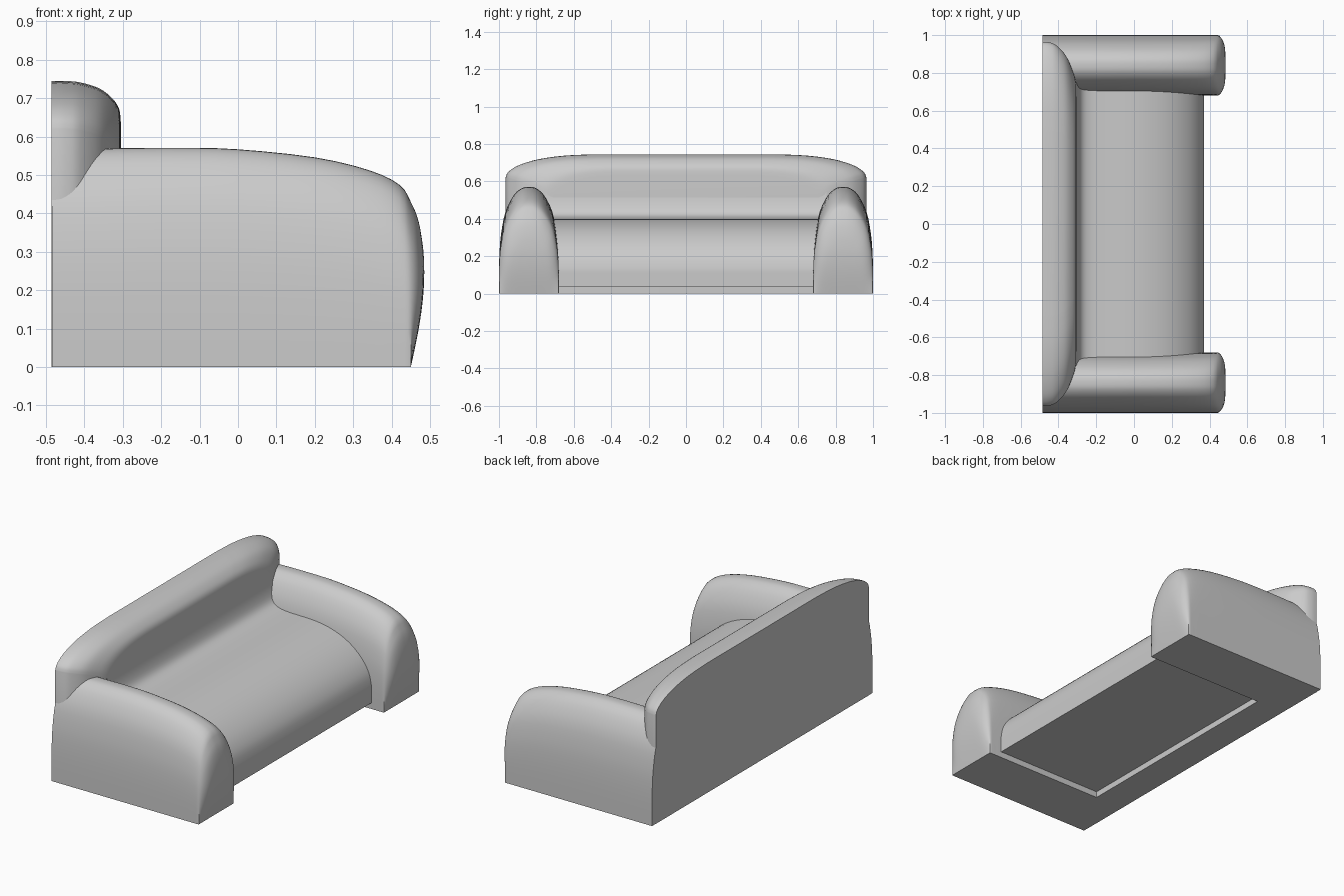
import bpy, bmesh, math

if "Cube" in bpy.data.objects:
    bpy.data.objects.remove(bpy.data.objects["Cube"])


def spline(pts, n=5):
    """Catmull-Rom curve through points of any dimension."""
    p = [pts[0]] + list(pts) + [pts[-1]]
    out = []
    for i in range(1, len(p) - 2):
        for k in range(n):
            t = k / n
            out.append(tuple(
                0.5 * (2 * b + (c - a) * t + (2 * a - 5 * b + 4 * c - d) * t * t
                       + (3 * b - a - 3 * c + d) * t ** 3)
                for a, b, c, d in zip(p[i - 1], p[i], p[i + 1], p[i + 2])))
    return out + [tuple(pts[-1])]


def loft(name, rings):
    """Skin closed symmetric rings; ends are filled with strips across."""
    bm = bmesh.new()
    vs = [[bm.verts.new(c) for c in r] for r in rings]
    n = len(rings[0])
    for a, b in zip(vs, vs[1:]):
        for i in range(n):
            j = (i + 1) % n
            bm.faces.new((a[i], a[j], b[j], b[i]))
    for r in (vs[0], vs[-1]):
        for i in range(n // 2 - 1):
            bm.faces.new((r[i], r[i + 1], r[n - 2 - i], r[n - 1 - i]))
        if n % 2:
            m = n // 2
            bm.faces.new((r[m - 1], r[m], r[m + 1]))
    bmesh.ops.dissolve_degenerate(bm, dist=1e-5, edges=bm.edges[:])
    bmesh.ops.recalc_face_normals(bm, faces=bm.faces[:])
    me = bpy.data.meshes.new(name)
    bm.to_mesh(me)
    bm.free()
    ob = bpy.data.objects.new(name, me)
    bpy.context.collection.objects.link(ob)
    bpy.ops.object.select_all(action='DESELECT')
    ob.select_set(True)
    bpy.context.view_layer.objects.active = ob
    bpy.ops.object.shade_smooth_by_angle(angle=math.radians(40))
    return ob


def arch(half):
    """Mirror a half outline (outer bottom to centre top) into a full arch."""
    return half + [(-y, z) for y, z in reversed(half[:-1])]


# Arms: arched section (unit width and height) run along x with a bulging front
section = arch([(1, 0), (1, .1)] + spline(
    [(1, .2), (.985, .37), (.93, .56), (.78, .77), (.5, .925), (.22, .99), (0, 1)], 3))
# x, top height, half width
stations = [(-.484, .565, .16)] + spline(
    [(-.3, .57, .16), (-.15, .571, .16), (0, .567, .16), (.2, .546, .16),
     (.34, .513, .16), (.42, .475, .16), (.45, .43, .158), (.47, .38, .14),
     (.482, .31, .11), (.485, .25, .06)], 3)
for name, yc in (("left_arm", -.84), ("right_arm", .84)):
    rings = []
    for x, h, w in stations:
        ring = []
        for y, z in section:
            z *= h
            # front bulge fades to a straight edge at the floor
            f = math.sin(min(z / .25, 1) * math.pi / 2)
            ring.append((min(x, .45) + max(x - .45, 0) * f, yc + y * w, z))
        rings.append(ring)
    loft(name, rings)

# Backrest: flat behind, pillowed forward with rounded shoulders
outline = arch([(1, 0), (1, .3)] + spline(
    [(1, .62), (.985, .65), (.93, .685), (.82, .718), (.67, .738), (.5, .745)], 4) + [(0, .745)])
depth = spline([(-.485, .745, .965), (-.45, .745, .962), (-.41, .741, .945),
                (-.36, .725, .89), (-.325, .697, .81), (-.309, .67, .755),
                (-.305, .635, .71)], 4)
rings = []
for x, top, w in depth:
    rings.append([(x, y * w, z - (.745 - top) * min(z / .5, 1)) for y, z in outline])
loft("backrest", rings)

# Seat: one rounded profile that sweeps up into the backrest
profile = spline([(-.31, .56), (-.301, .49), (-.28, .435), (-.24, .41), (-.17, .401),
                  (0, .396), (.12, .374), (.22, .333), (.3, .273), (.35, .205),
                  (.369, .14), (.371, .1)], 4) + [(.371, .035), (-.34, .035), (-.34, .56)]
bm = bmesh.new()
a, b = [[bm.verts.new((x, y, z)) for x, z in profile] for y in (-.75, .75)]
for i in range(len(a)):
    j = (i + 1) % len(a)
    bm.faces.new((a[i], a[j], b[j], b[i]))
bm.faces.new(a)
bm.faces.new(b)
bmesh.ops.recalc_face_normals(bm, faces=bm.faces[:])
me = bpy.data.meshes.new("seat")
bm.to_mesh(me)
bm.free()
seat = bpy.data.objects.new("seat", me)
bpy.context.collection.objects.link(seat)
bpy.ops.object.select_all(action='DESELECT')
seat.select_set(True)
bpy.context.view_layer.objects.active = seat
bpy.ops.object.shade_smooth_by_angle(angle=math.radians(40))
